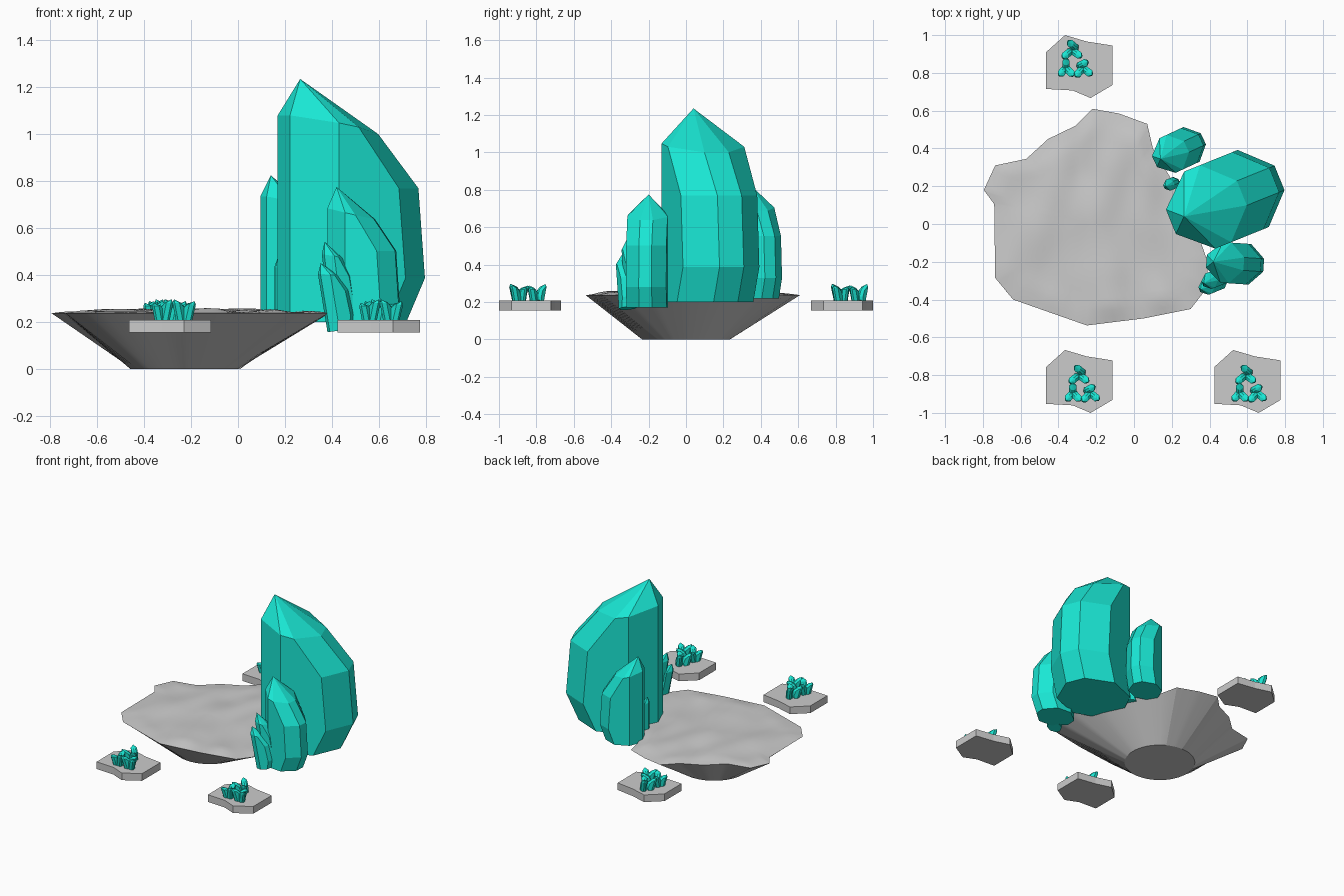
import bpy, bmesh, math
from mathutils import Matrix, Vector, noise

if "Cube" in bpy.data.objects:
    bpy.data.objects.remove(bpy.data.objects["Cube"])

teal = bpy.data.materials.new("teal_crystal")
teal.diffuse_color = (0.01, 0.8, 0.66, 1)
teal.use_nodes = True
teal.node_tree.nodes["Principled BSDF"].inputs["Base Color"].default_value = teal.diffuse_color


def finish(bm, name, mat=None, smooth=False):
    bmesh.ops.recalc_face_normals(bm, faces=bm.faces)
    me = bpy.data.meshes.new(name)
    bm.to_mesh(me)
    bm.free()
    ob = bpy.data.objects.new(name, me)
    bpy.context.collection.objects.link(ob)
    if mat:
        me.materials.append(mat)
    if smooth:
        bpy.ops.object.select_all(action='DESELECT')
        bpy.context.view_layer.objects.active = ob
        ob.select_set(True)
        bpy.ops.object.shade_smooth_by_angle(angle=math.radians(25))
    return ob


def bridge(bm, r0, r1):
    n = len(r0)
    for i in range(n):
        j = (i + 1) % n
        bm.faces.new((r0[i], r0[j], r1[j], r1[i]))


def crystal(bm, pos, s, h, yaw, tilt=0):
    """Eight-sided crystal: straight front, bulging back, off-centre point."""
    m = (Matrix.Translation(pos) @ Matrix.Rotation(math.radians(yaw), 4, 'Z')
         @ Matrix.Rotation(math.radians(tilt), 4, 'Y'))
    rings = []
    # height, back reach, slope of the ring
    for z, back, slope in ((0, .46, 0), (.18, .545, 0), (.55, .515, 0), (.836, .33, -.19)):
        us = (-.075, .09, back - .15, back)
        oct8 = [(us[0], -.07), (us[1], -.22), (us[2], -.22), (us[3], -.07)]
        oct8 += [(u, -v) for u, v in reversed(oct8)]
        rings.append([bm.verts.new(m @ Vector((u * s, v * s, (z + slope * u) * h)))
                      for u, v in oct8])
    bm.faces.new(rings[0][::-1])
    for a, b in zip(rings, rings[1:]):
        bridge(bm, a, b)
    tip = bm.verts.new(m @ Vector((0, 0, h)))
    for i in range(8):
        bm.faces.new((rings[-1][i], rings[-1][(i + 1) % 8], tip))


# Main island: irregular rim tapering to a round foot, with a rolling top
rim = [(-.22, .61), (-.08, .585), (.07, .53), (.10, .40), (.22, .2), (.32, 0),
       (.39, -.2), (.385, -.34), (.30, -.45), (.05, -.50), (-.25, -.537), (-.64, -.40),
       (-.735, -.285), (-.74, .105), (-.795, .18), (-.735, .31), (-.57, .345),
       (-.455, .45), (-.31, .52)]
c = Vector((-.225, .0))
SUB = 6
outline = [Vector(p).lerp(Vector(rim[(i + 1) % len(rim)]), k / SUB)
           for i, p in enumerate(rim) for k in range(SUB)]
bm = bmesh.new()
foot = []
for p in outline:
    q = c + (p - c).normalized() * .235
    foot.append(bm.verts.new((q.x, q.y, 0)))
edge = [bm.verts.new((p.x, p.y, .237)) for p in outline]
bm.faces.new(foot)
bridge(bm, foot, edge)


def top_point(p, f):
    q = c.lerp(p, f)
    n = noise.noise(Vector((q.x * 7, q.y * 3.5, .3)))
    return (q.x, q.y, .237 + min(1, (1 - f) * 6) * (.012 + .016 * n))


prev = edge
for k in range(15, 0, -1):
    ring = [bm.verts.new(top_point(p, k / 16)) for p in outline]
    bridge(bm, prev, ring)
    prev = ring
mid = bm.verts.new(top_point(c, 0))
for i in range(len(prev)):
    bm.faces.new((prev[i], prev[(i + 1) % len(prev)], mid))
finish(bm, "main_island", smooth=True)

# Large crystals on the island edge
for name, pos, s, h, yaw, tilt in (
        ("large_crystal", (.265, .04, .2), 1, 1.035, 22, 0),
        ("back_crystal", (.14, .345, .22), .46, .605, 25, 0),
        ("front_crystal", (.42, -.2, .17), .49, .605, -4, 0),
        ("small_crystal_upper", (.415, -.295, .19), .2, .355, 22, -8),
        ("small_crystal_lower", (.40, -.325, .16), .2, .295, 22, -10),
        ("small_crystal_back", (.168, .2, .22), .14, .25, 22, 0)):
    bm = bmesh.new()
    crystal(bm, pos, s, h, yaw, tilt)
    finish(bm, name, teal)

# Floating slabs, each with three groups of three tiny crystals
slab = [(-.175, .075), (-.075, .165), (.04, .131), (.175, .11),
        (.175, -.10), (.06, -.168), (-.035, -.128), (-.175, -.12)]
groups = (((-.039, .085), ((0, .035), (-.035, -.028), (.037, -.026))),
          ((-.07, -.008), ((0, .028), (-.025, -.028), (.025, -.026))),
          ((.02, -.01), ((.006, .03), (-.025, -.028), (.032, -.024))))
for name, x, y, dx, dy in (("back", -.29, .835, 0, 0),
                           ("front_left", -.29, -.832, .037, -.053),
                           ("front_right", .6, -.832, .03, -.053)):
    bm = bmesh.new()
    low = [bm.verts.new((x + u, y + v, .155)) for u, v in slab]
    high = [bm.verts.new((x + u, y + v, .207)) for u, v in slab]
    bm.faces.new(low)
    bm.faces.new(high)
    bridge(bm, low, high)
    finish(bm, name + "_slab")

    bm = bmesh.new()
    for gi, ((gx, gy), offs) in enumerate(groups):
        for oi, (u, v) in enumerate(offs):
            # each leans away from the middle of its group
            yaw = math.degrees(math.atan2(-v, -u))
            if oi == 0:
                yaw += 50 - 50 * gi
            crystal(bm, (x + dx + gx + u * .85, y + dy + gy + v * .85, .2),
                    .09, .1 - .008 * ((gi + oi) % 3), yaw, -16)
    finish(bm, name + "_crystal_cluster", teal)
